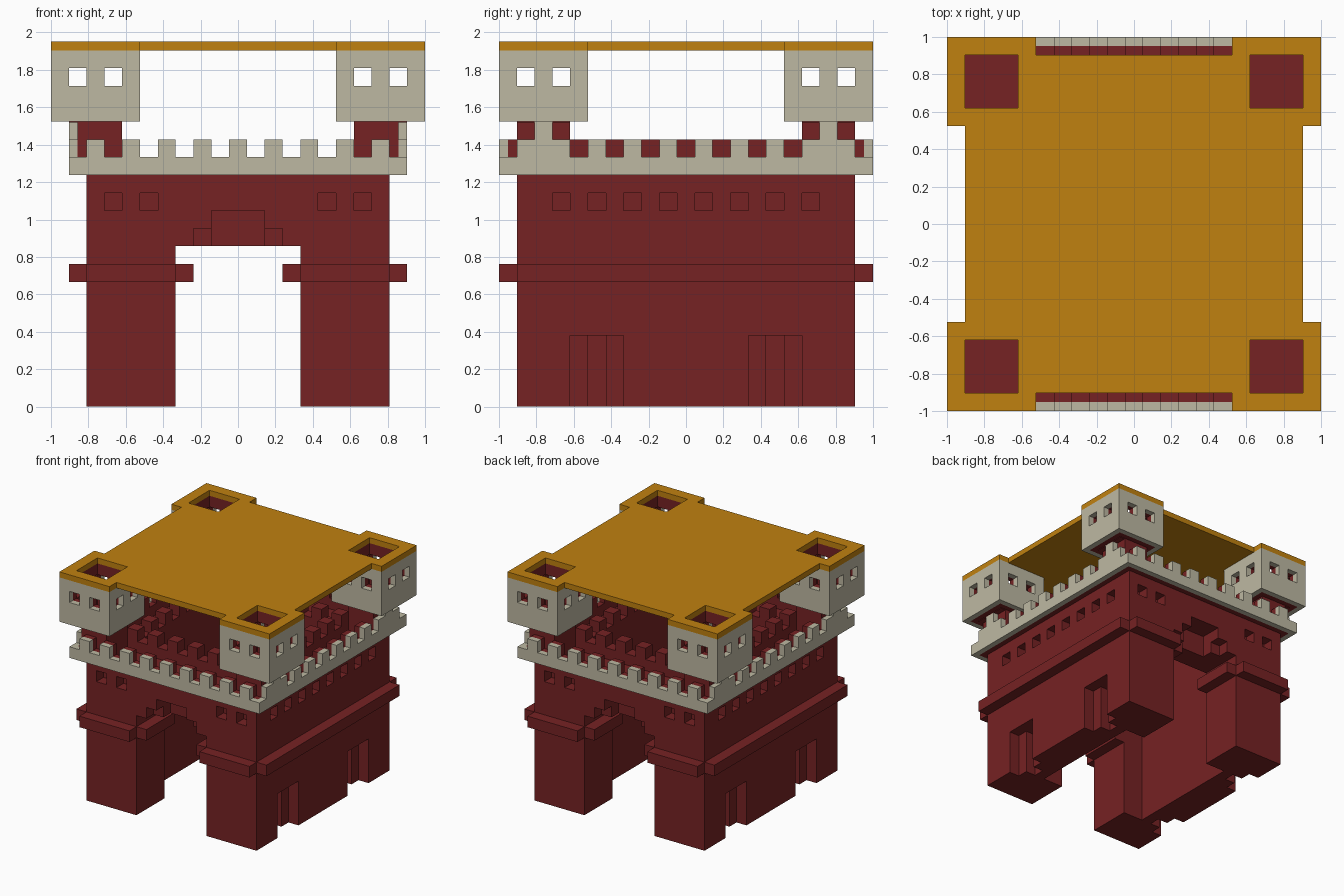
import bpy
import bmesh

U = 2 / 21  # one building block

cube = bpy.data.objects.get("Cube")
if cube:
    bpy.data.objects.remove(cube, do_unlink=True)


def material(name, rgb):
    m = bpy.data.materials.new(name)
    m.use_nodes = True
    m.diffuse_color = (*rgb, 1)
    m.node_tree.nodes["Principled BSDF"].inputs["Base Color"].default_value = (*rgb, 1)
    return m


RED = material("dark red", (0.18, 0.016, 0.017))
CREAM = material("cream stone", (0.515, 0.485, 0.365))
GOLD = material("gold roof", (0.53, 0.22, 0.005))


def build(name, boxes, mat):
    """One object from boxes given as (x0, x1, y0, y1, z0, z1) in blocks."""
    bm = bmesh.new()
    for x0, x1, y0, y1, z0, z1 in boxes:
        verts = bmesh.ops.create_cube(bm, size=1)["verts"]
        for v in verts:
            v.co.x = (x1 if v.co.x > 0 else x0) * U
            v.co.y = (y1 if v.co.y > 0 else y0) * U
            v.co.z = (z1 if v.co.z > 0 else z0) * U
    mesh = bpy.data.meshes.new(name)
    bm.to_mesh(mesh)
    bm.free()
    mesh.materials.append(mat)
    ob = bpy.data.objects.new(name, mesh)
    bpy.context.collection.objects.link(ob)
    return ob


def flip(box, sx, sy):
    x0, x1, y0, y1, z0, z1 = box
    xs, ys = sorted((sx * x0, sx * x1)), sorted((sy * y0, sy * y1))
    return (*xs, *ys, z0, z1)


def four(boxes):
    """Mirror boxes to all four quadrants."""
    return [flip(b, sx, sy) for b in boxes for sx in (1, -1) for sy in (1, -1)]


def ends(boxes):
    """Mirror boxes in y, for parts centred on x."""
    return [flip(b, 1, s) for b in boxes for s in (1, -1)]


def sides(boxes):
    """Mirror boxes in x, for parts centred on y."""
    return [flip(b, s, 1) for b in boxes for s in (1, -1)]


def frame(c, pieces, v0, v1):
    """Pinwheel the (u0, u1, z0, z1) pieces of one wall around (c, c)."""
    out = []
    for u0, u1, z0, z1 in pieces:
        out += [(c + u0, c + u1, c + v0, c + v1, z0, z1),
                (c - u1, c - u0, c - v1, c - v0, z0, z1),
                (c + v0, c + v1, c - u1, c - u0, z0, z1),
                (c - v1, c - v0, c + u0, c + u1, z0, z1)]
    return out


def carve(ob, boxes):
    bpy.context.view_layer.objects.active = ob
    for b in boxes:
        cutter = build("cutter", [b], RED)
        cutter.hide_render = True
        mod = ob.modifiers.new("carve", "BOOLEAN")
        mod.operation, mod.solver, mod.object = "DIFFERENCE", "EXACT", cutter
        bpy.ops.object.modifier_apply(modifier=mod.name)
        bpy.data.objects.remove(cutter, do_unlink=True)


# Gatehouse body: open court, gate tunnel, stepped arches, niches and windows
body = build("gatehouse_body", [(-8.5, 8.5, -9.5, 9.5, 0, 13)], RED)
carve(body, [(-5.5, 5.5, -5.5, 5.5, -1, 14), (-3.5, 3.5, -11, 11, -1, 9)])
carve(body, ends([(-2.5, 2.5, 8.5, 11, 8.5, 10), (-1.5, 1.5, 7.5, 11, 8.5, 11)]))
carve(body, four([(7.5, 9, 3.5, 6.5, -1, 4), (6.5, 9, 4.5, 5.5, -1, 4)]))
carve(body, four([(x - .5, x + .5, 8.5, 10, 11, 12) for x in (5, 7)]))
carve(body, four([(7.5, 9, y - .5, y + .5, 11, 12) for y in (1, 3, 5, 7)]))

# String course around the outside and into the gate
build("string_course", four([(3.5, 8.5, 9.5, 10.5, 7, 8), (2.5, 3.5, 5.5, 9.5, 7, 8)])
      + sides([(8.5, 9.5, -9.5, 9.5, 7, 8)]), RED)

# Parapet: cream outer skin and red lining share the same merlons
end_teeth = range(-8, 9, 2)
side_teeth = range(-9, 10, 2)
for name, mat, y0, y1, x0, x1 in (("parapet_skin", CREAM, 10, 10.5, 9, 9.5),
                                  ("parapet_lining", RED, 9.5, 10, 8.5, 9)):
    walls = ends([(-x1, x1, y0, y1, 13, 14)])
    walls += sides([(x0, x1, -y0, y0, 13, 14)])
    walls += ends([(-.5 + x, .5 + x, y0, y1, 14, 15) for x in end_teeth])
    walls += sides([(x0, x1, y - .5, y + .5, 14, 15) for y in side_teeth])
    build(name, walls, mat)
build("parapet_posts", four([(9, 9.5, 7.5, 8.5, 14, 16)]), CREAM)

# Inner battlement around the court
inner = ends([(-6.5, 6.5, 5.5, 6.5, 13, 14)]) + sides([(5.5, 6.5, -5.5, 5.5, 13, 14)])
inner += ends([(t - .5, t + .5, 5.5, 6.5, 14, 15) for t in range(-6, 7, 2)])
inner += sides([(5.5, 6.5, t - .5, t + .5, 14, 15) for t in range(-4, 5, 2)])
build("inner_battlement", inner, RED)

# Corner turrets: core, cream walls, red lining, two windows on each side
build("turret_cores", four([(6.5, 9, 6.5, 9.5, 13, 16)]), RED)
build("turret_floors", four([(6.5, 9.5, 6.5, 9.5, 15.95, 16.02)]), RED)


def windowed(lo, hi):
    return [(lo, hi, 16, 18), (lo, hi, 19, 20),
            (lo, -1.5, 18, 19), (-.5, .5, 18, 19)]


skin = windowed(-2.5, 2) + [(1.5, 2, 18, 19)]
build("turret_walls", four(frame(8, skin, 2, 2.5)), CREAM)
build("turret_lining", four(frame(8, windowed(-2, 1.5), 1.5, 2)), RED)

# Flat roof with open turret tops
roof = [(-5.5, 5.5, -9.5, 9.5, 20, 20.5)] + sides([(5.5, 9.5, -5.5, 5.5, 20, 20.5)])
roof += four(frame(8, [(-2.5, 1.5, 20, 20.5)], 1.5, 2.5))
build("roof", roof, GOLD)
